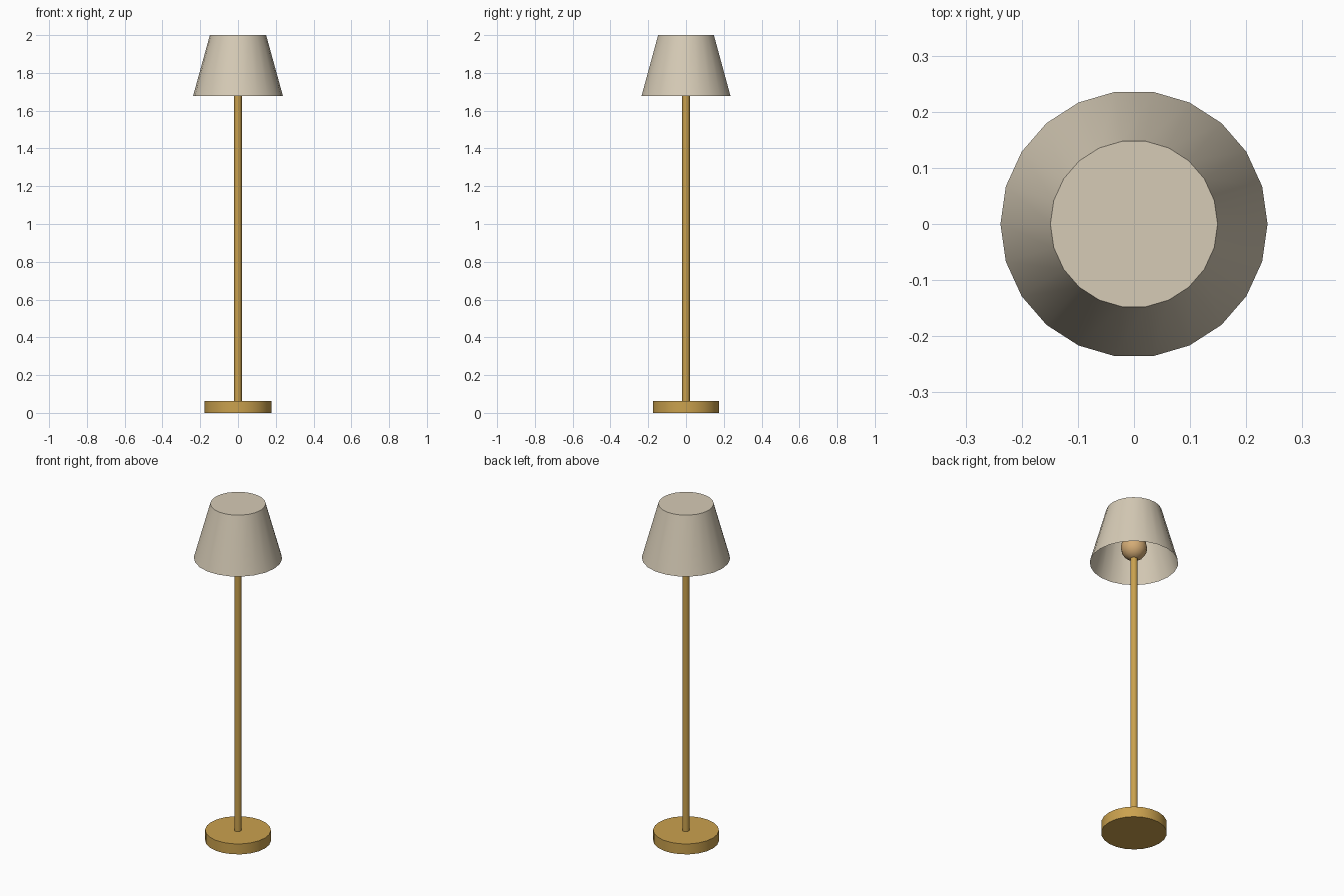
import bpy
import bmesh
import math

cube = bpy.data.objects.get("Cube")
if cube:
    bpy.data.objects.remove(cube, do_unlink=True)

SIDES = 22


def linear(c):
    c /= 255
    return c / 12.92 if c <= 0.04045 else ((c + 0.055) / 1.055) ** 2.4


def material(name, r, g, b):
    mat = bpy.data.materials.new(name)
    mat.use_nodes = True
    colour = (linear(r), linear(g), linear(b), 1)
    mat.diffuse_color = colour
    mat.node_tree.nodes["Principled BSDF"].inputs["Base Color"].default_value = colour
    return mat


def finish(name, bm, mat):
    mesh = bpy.data.meshes.new(name)
    bm.to_mesh(mesh)
    bm.free()
    mesh.materials.append(mat)
    obj = bpy.data.objects.new(name, mesh)
    bpy.context.collection.objects.link(obj)
    bpy.ops.object.select_all(action="DESELECT")
    obj.select_set(True)
    bpy.context.view_layer.objects.active = obj
    bpy.ops.object.shade_smooth_by_angle(angle=math.radians(35))
    return obj


def lathe(name, profile, mat, sides=SIDES, open_bottom=False):
    """Stack rings of (radius, height) and cap the ends."""
    bm = bmesh.new()
    rings = []
    for radius, z in profile:
        angles = [math.tau * i / sides for i in range(sides)]
        rings.append([bm.verts.new((radius * math.cos(a), radius * math.sin(a), z)) for a in angles])
    for low, high in zip(rings, rings[1:]):
        for i in range(sides):
            j = (i + 1) % sides
            bm.faces.new((low[i], low[j], high[j], high[i]))
    bm.faces.new(rings[-1])
    if not open_bottom:
        bm.faces.new(rings[0][::-1])
    return finish(name, bm, mat)


brass = material("brass", 202, 161, 78)
fabric = material("cream fabric", 214, 203, 182)
glow = material("warm bulb", 212, 172, 118)

# Round foot and slim pole
lathe("base", [(0.177, 0), (0.177, 0.062)], brass)
lathe("pole", [(0.02, 0.06), (0.02, 1.73)], brass, sides=12)

# Tapered shade, closed on top and open below
lathe("shade", [(0.238, 1.677), (0.149, 2)], fabric, open_bottom=True)

# Bulb on top of the pole
bm = bmesh.new()
bmesh.ops.create_uvsphere(bm, u_segments=12, v_segments=8, radius=0.072)
bmesh.ops.translate(bm, verts=bm.verts, vec=(0, 0, 1.77))
finish("bulb", bm, glow)
